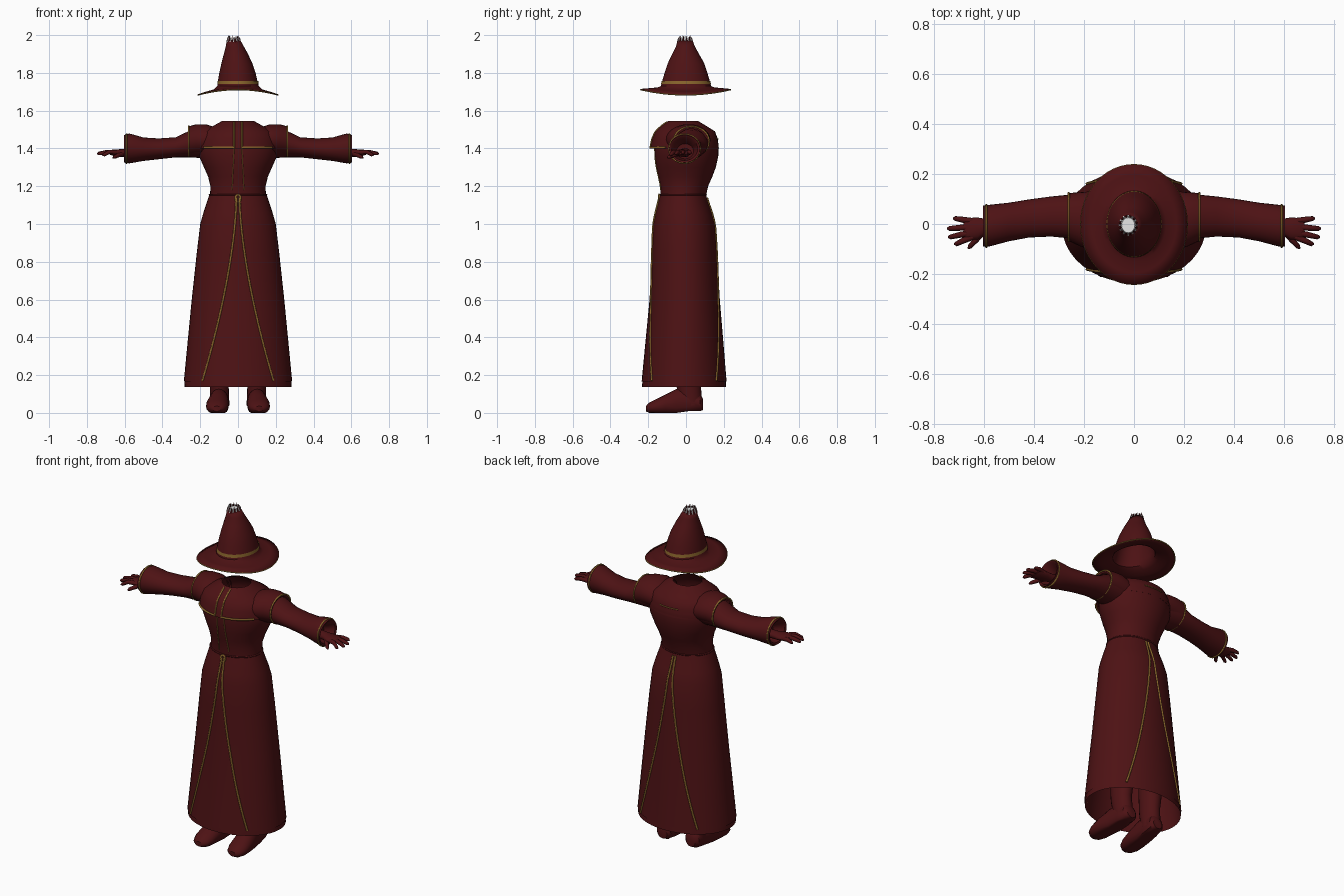
import bpy, bmesh, random
from math import sin, cos, pi, sqrt, radians

random.seed(4)
cube = bpy.data.objects.get("Cube")
if cube:
    bpy.data.objects.remove(cube)


def material(name, rgb):
    m = bpy.data.materials.new(name)
    m.use_nodes = True
    m.diffuse_color = (*rgb, 1)
    bsdf = m.node_tree.nodes["Principled BSDF"]
    bsdf.inputs["Base Color"].default_value = (*rgb, 1)
    bsdf.inputs["Roughness"].default_value = 0.8
    return m


RED = material("dark red cloth", (0.075, 0.006, 0.007))
GOLD = material("old gold trim", (0.25, 0.13, 0.025))
WHITE = material("white frayed thread", (0.9, 0.9, 0.9))


def add(name, data, mat, mirror=False):
    ob = bpy.data.objects.new(name, data)
    bpy.context.collection.objects.link(ob)
    data.materials.append(mat)
    if mirror:
        ob.modifiers.new("mirror", "MIRROR")
    return ob


# Skin elliptical rings (position, centre a, centre b, radius a, radius b) along an axis
def loft(name, rings, axis="z", mat=RED, caps=(), mirror=False, warp=None, n=40):
    place = {"x": lambda p, a, b: (p, a, b), "y": lambda p, a, b: (a, p, b),
             "z": lambda p, a, b: (a, b, p)}[axis]
    bm = bmesh.new()
    loops = []
    for p, ca, cb, ra, rb in rings:
        loops.append([bm.verts.new(place(p, ca + ra * cos(2 * pi * i / n),
                                         cb + rb * sin(2 * pi * i / n))) for i in range(n)])
    for lo, hi in zip(loops, loops[1:]):
        for i in range(n):
            j = (i + 1) % n
            bm.faces.new((lo[i], lo[j], hi[j], hi[i]))
    for c in caps:
        bm.faces.new(loops[c])
    if warp:
        for v in bm.verts:
            v.co.z = warp(v.co)
    bmesh.ops.recalc_face_normals(bm, faces=bm.faces)
    me = bpy.data.meshes.new(name)
    bm.to_mesh(me)
    bm.free()
    me.shade_smooth()
    me.set_sharp_from_angle(angle=radians(40))
    return add(name, me, mat, mirror)


# Round cord through points, with optional taper
def cord(name, paths, r, mat=GOLD, mirror=False, taper=None, closed=False):
    cu = bpy.data.curves.new(name, "CURVE")
    cu.dimensions = "3D"
    cu.bevel_depth = r
    cu.bevel_resolution = 1
    cu.use_fill_caps = True
    for pts in paths:
        sp = cu.splines.new("POLY")
        sp.points.add(len(pts) - 1)
        for k, p in enumerate(pts):
            sp.points[k].co = (*p, 1)
            sp.points[k].radius = taper[k] if taper else 1
        sp.use_cyclic_u = closed
        sp.use_smooth = True
    return add(name, cu, mat, mirror)


# Point on the front (-1) or back (1) of a lofted garment
def on_surface(rings, x, z, side):
    for a, b in zip(rings, rings[1:]):
        if a[0] <= z <= b[0]:
            t = (z - a[0]) / (b[0] - a[0])
            _, cx, cy, rx, ry = [u + (v - u) * t for u, v in zip(a, b)]
            return (x, cy + side * (ry * sqrt(max(0, 1 - ((x - cx) / rx) ** 2)) + 0.001), z)
    raise ValueError("height outside garment")


def span(a, b, n):
    return [a + (b - a) * i / n for i in range(n + 1)]


def ellipse(f, n=48):
    return [f(cos(2 * pi * i / n), sin(2 * pi * i / n)) for i in range(n)]


# Robe: skirt, under-hem, torso and shoulder mantle
skirt = [(.165, 0, -.01, .287, .225), (.6, 0, -.007, .245, .186), (.85, 0, -.008, .218, .172),
         (1.0, 0, -.01, .2, .163), (1.06, 0, -.012, .183, .148), (1.12, 0, -.015, .163, .13),
         (1.16, 0, -.015, .15, .12)]
torso = [(1.145, 0, -.015, .148, .12), (1.2, 0, -.01, .146, .127), (1.25, 0, -.004, .158, .143),
         (1.3, 0, 0, .18, .158), (1.36, 0, .003, .207, .168), (1.42, 0, .004, .212, .169),
         (1.47, 0, .002, .195, .158), (1.5, 0, -.005, .16, .133), (1.525, 0, -.012, .11, .1),
         (1.545, 0, -.015, .078, .075)]
mantle = [(1.41, 0, 0, .19, .15), (1.4, 0, -.008, .215, .182), (1.45, 0, -.006, .21, .174),
          (1.49, 0, -.004, .19, .158), (1.52, 0, -.012, .13, .118), (1.545, 0, -.015, .085, .08)]
loft("skirt", skirt)
loft("under_hem", [(.138, 0, -.01, .284, .223), (.2, 0, -.01, .279, .218), (.4, 0, -.01, .25, .19)])
loft("torso", torso)
loft("shoulder_mantle", mantle)

# Curved gold edging where the skirt panels overlap, front and back
for side, name in ((-1, "front"), (1, "back")):
    paths = []
    for s in (-1, 1):
        paths.append([on_surface(skirt, s * (.008 + .18 * ((1.14 - z) / .97) ** 1.6), z, side)
                      for z in span(.17, 1.14, 24)])
    cord(name + "_skirt_trim", paths, .006)

# Chest placket edging, mantle hem edging and waist knot
outer = mantle[1:]
cord("mantle_placket_trim", [[on_surface(outer, s * .021, z, -1) for z in span(1.4, 1.54, 10)]
                             for s in (-1, 1)], .005)
cord("torso_placket_trim", [[on_surface(torso, s * (.021 + .05 * (1.4 - z)), z, -1)
                             for z in span(1.18, 1.4, 8)] for s in (-1, 1)], .003)
cord("mantle_hem_trim", [[on_surface(outer, s * x, 1.405, -1) for x in span(.021, .18, 10)]
                         for s in (-1, 1)], .006)
cord("back_yoke_trim", [[on_surface(outer, x, 1.45, 1) for x in span(-.06, .06, 8)]], .003)
cord("waist_knot", [ellipse(lambda c, s: (.014 * c, -.142, 1.135 + .02 * s), 12)], .006, closed=True)
cord("waist_seam", [ellipse(lambda c, s: (.15 * c, -.015 + .12 * s, 1.155))], .005, RED, closed=True)

# Sleeves with raised shoulder caps and flared cuffs
loft("sleeves", [(.14, .015, 1.43, .1, .085), (.25, .03, 1.425, .088, .072),
                 (.33, .03, 1.406, .08, .053), (.42, .022, 1.398, .076, .055),
                 (.5, .008, 1.396, .077, .062), (.575, -.006, 1.4, .083, .079),
                 (.603, -.008, 1.398, .082, .073), (.598, -.008, 1.398, .07, .062),
                 (.54, -.005, 1.385, .045, .04)], "x", caps=(-1,), mirror=True, n=28)
loft("shoulder_caps", [(.13, .01, 1.435, .115, .08), (.17, .012, 1.445, .118, .083),
                       (.22, .02, 1.445, .107, .083), (.262, .028, 1.437, .095, .08),
                       (.258, .028, 1.435, .08, .068)], "x", mirror=True, n=28)
cord("shoulder_cap_trim", [ellipse(lambda c, s: (.261, .028 + .095 * c, 1.437 + .08 * s), 28)],
     .005, mirror=True, closed=True)
cord("cuff_trim", [ellipse(lambda c, s: (.59, -.008 + .083 * c, 1.399 + .077 * s), 28)],
     .005, mirror=True, closed=True)

# Gloved hands with spread fingers
loft("palms", [(.53, -.005, 1.378, .028, .024), (.59, -.01, 1.376, .03, .022),
               (.625, -.018, 1.376, .044, .02), (.665, -.02, 1.378, .044, .016),
               (.68, -.02, 1.378, .036, .01)], "x", caps=(0, -1), mirror=True, n=16)
tips = [(-.052, .718, -.08, 1.362), (-.034, .742, -.052, 1.368), (-.012, .746, -.018, 1.37),
        (.012, .722, .022, 1.372)]
fingers = [[(.645, y, 1.378), ((.645 + tx) / 2, (y + ty) / 2, 1.382), (tx - .008, ty, tz + .004),
            (tx, ty, tz)] for y, tx, ty, tz in tips]
fingers.append([(.6, -.03, 1.372), (.63, -.062, 1.366), (.655, -.09, 1.354), (.662, -.098, 1.35)])
cord("fingers", fingers, .012, RED, True, taper=(1, 1, .8, .3))

# Boots
loft("boot_shafts", [(.04, .095, .03, .05, .055), (.1, .098, .02, .05, .062),
                     (.16, .1, .012, .05, .066), (.3, .1, .02, .06, .075),
                     (.5, .1, .02, .065, .08)], mirror=True, n=20, caps=(-1,))
loft("boot_feet", [(.09, .093, .045, .03, .03), (.075, .094, .05, .046, .05),
                   (.02, .097, .055, .05, .075), (-.05, .102, .05, .054, .076),
                   (-.11, .108, .042, .06, .055), (-.16, .111, .032, .058, .04),
                   (-.195, .112, .026, .045, .028), (-.212, .112, .022, .022, .014)],
     "y", caps=(0, -1), mirror=True, n=20, warp=lambda c: max(c.z, 0 if c.y < -.02 else .01))


# Pointed hat: crown and brim in one sheet, drooping at the sides
def droop(co):
    return co.z - .028 * (co.x / .21) ** 2 if co.z < 1.726 else co.z


hat = loft("hat", [(1.715, 0, -.002, .213, .239), (1.719, 0, 0, .17, .195),
                   (1.723, 0, 0, .128, .15), (1.73, 0, 0, .11, .133), (1.76, -.002, 0, .104, .125),
                   (1.8, -.003, 0, .096, .113), (1.85, -.006, 0, .082, .097),
                   (1.9, -.011, -.002, .064, .071), (1.94, -.017, -.003, .048, .05),
                   (1.972, -.023, -.005, .036, .04)], warp=droop, n=48)
hat.modifiers.new("thickness", "SOLIDIFY").thickness = .006
cord("hat_brim_trim", [ellipse(lambda c, s: (.212 * c, -.002 + .238 * s, 1.711 - .028 * c * c))],
     .0035, closed=True)
loft("hat_band", [(1.741, 0, 0, .11, .132), (1.758, 0, 0, .107, .129)], mat=GOLD, n=48)

# Frayed tip of the hat
loft("hat_tip_lining", [(1.96, -.022, -.005, .036, .04), (1.975, -.023, -.005, .026, .03)],
     mat=WHITE, caps=(-1,), n=20)
for name, mat, turn in (("frayed_threads", WHITE, 0), ("frayed_cloth", RED, .5)):
    strands = []
    for i in range(12):
        a = 2 * pi * (i + turn) / 12
        z = random.uniform(1.988, 1.999)
        strands.append([(-.023 + r * cos(a), -.005 + 1.1 * r * sin(a), h)
                        for r, h in ((.035, 1.962), (.032, 1.98), (.027, z))])
    cord(name, strands, .005, mat, taper=(1, .7, .15))
